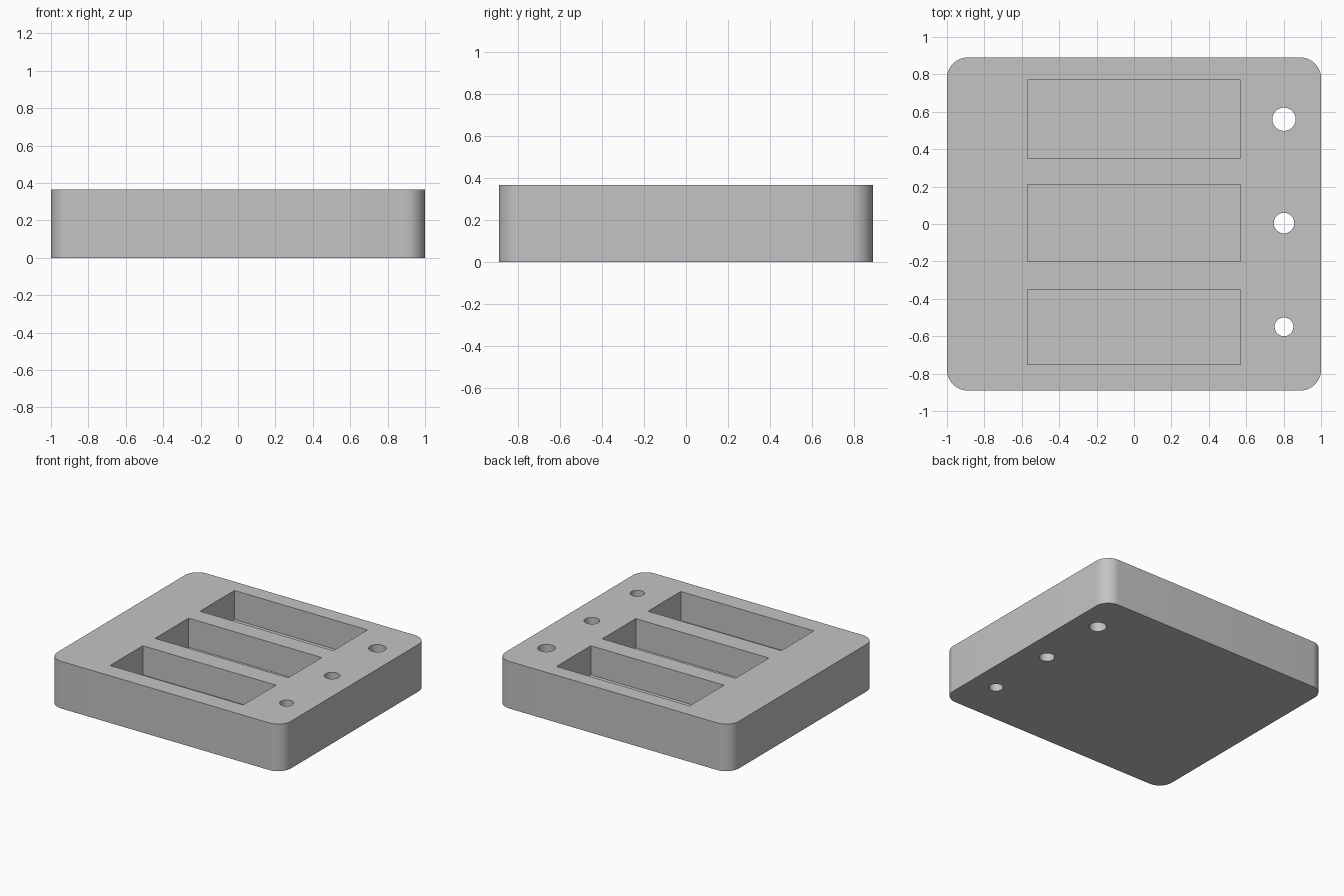
import bpy
import bmesh
import math

cube = bpy.data.objects.get("Cube")
if cube:
    bpy.data.objects.remove(cube, do_unlink=True)

HEIGHT, HALF_X, HALF_Y, CORNER = 0.365, 1.0, 0.89, 0.11
FLOOR = 0.14          # height of the pocket floors
OVER = 0.1            # how far cutters overshoot the surfaces

grey = bpy.data.materials.new("light grey")
grey.use_nodes = True
grey.diffuse_color = (0.55, 0.55, 0.55, 1)
grey.node_tree.nodes["Principled BSDF"].inputs["Base Color"].default_value = grey.diffuse_color


def prism(name, outline, z0, z1):
    """Upright solid with the given counter-clockwise outline."""
    bm = bmesh.new()
    base = bm.faces.new([bm.verts.new((x, y, z0)) for x, y in outline])
    top = bmesh.ops.extrude_face_region(bm, geom=[base])["geom"]
    bmesh.ops.translate(bm, vec=(0, 0, z1 - z0),
                        verts=[v for v in top if isinstance(v, bmesh.types.BMVert)])
    bmesh.ops.recalc_face_normals(bm, faces=bm.faces)
    mesh = bpy.data.meshes.new(name)
    bm.to_mesh(mesh)
    bm.free()
    mesh.materials.append(grey)
    obj = bpy.data.objects.new(name, mesh)
    bpy.context.collection.objects.link(obj)
    return obj


def arc(cx, cy, r, start, sweep, steps):
    return [(cx + r * math.cos(start + sweep * i / steps),
             cy + r * math.sin(start + sweep * i / steps)) for i in range(steps + 1)]


# Block with rounded vertical corners
outline = []
for i, (sx, sy) in enumerate([(1, 1), (-1, 1), (-1, -1), (1, -1)]):
    outline += arc(sx * (HALF_X - CORNER), sy * (HALF_Y - CORNER), CORNER,
                   i * math.pi / 2, math.pi / 2, 12)
block = prism("tray_block", outline, 0, HEIGHT)

cutters = []
# Three blind rectangular pockets
for y0, y1 in [(-0.75, -0.35), (-0.2, 0.21), (0.35, 0.77)]:
    rect = [(-0.57, y0), (0.57, y0), (0.57, y1), (-0.57, y1)]
    cutters.append(prism("pocket_cutter", rect, FLOOR, HEIGHT + OVER))
# Three through holes of growing size
for y, r in [(-0.55, 0.05), (0.005, 0.055), (0.56, 0.062)]:
    circle = arc(0.802, y, r, 0, 2 * math.pi, 48)[:-1]
    cutters.append(prism("hole_cutter", circle, -OVER, HEIGHT + OVER))

bpy.ops.object.select_all(action='DESELECT')
bpy.context.view_layer.objects.active = block
block.select_set(True)
for cutter in cutters:
    cutter.hide_render = True
    mod = block.modifiers.new("cut", 'BOOLEAN')
    mod.operation = 'DIFFERENCE'
    mod.solver = 'EXACT'
    mod.object = cutter
    bpy.ops.object.modifier_apply(modifier=mod.name)
    bpy.data.objects.remove(cutter, do_unlink=True)

bpy.ops.object.shade_smooth_by_angle(angle=math.radians(30))
